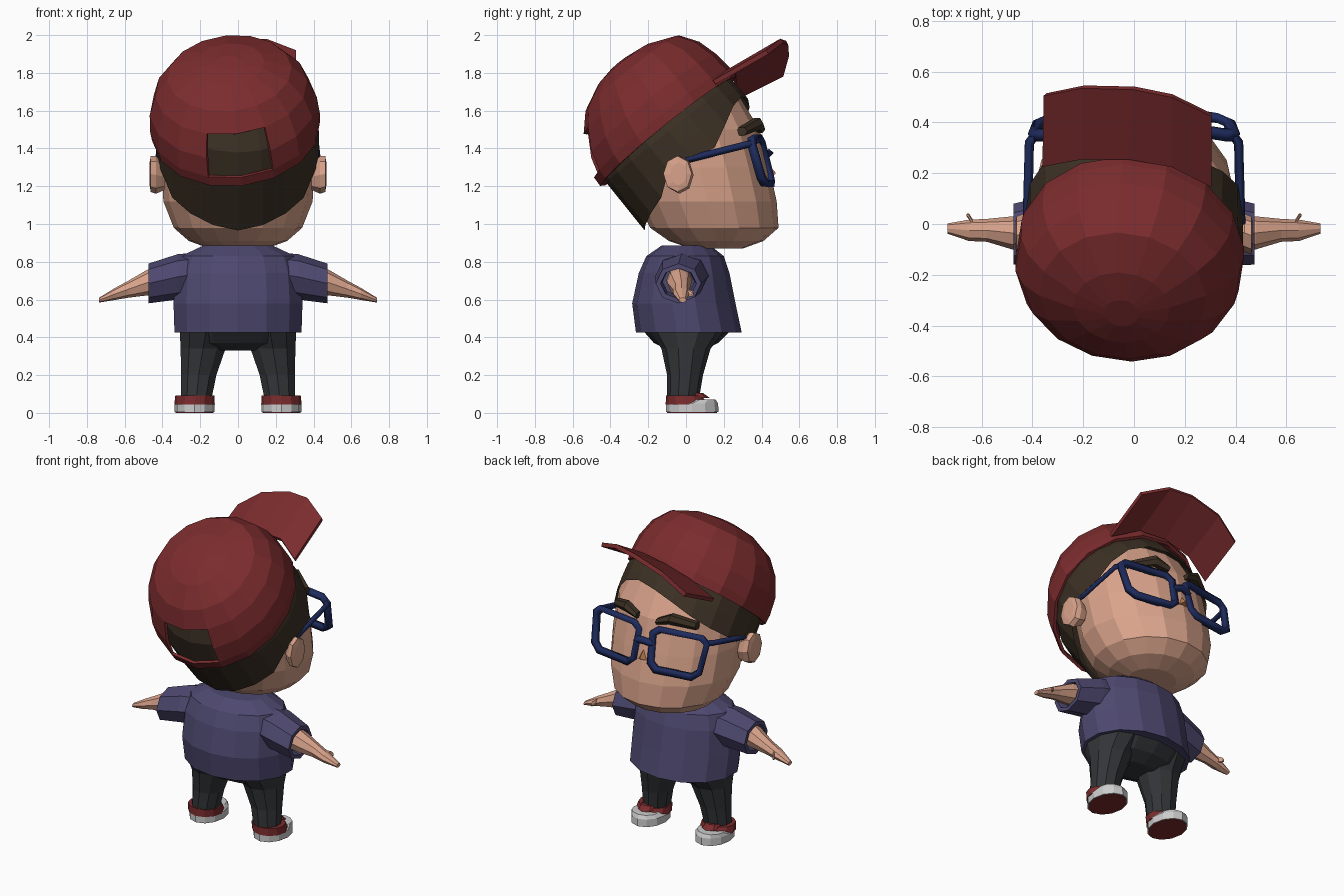
import bpy, bmesh
from math import sin, cos, pi
from mathutils import Vector, Matrix


def material(name, rgb):
    m = bpy.data.materials.new(name)
    m.diffuse_color = (*rgb, 1)
    return m


RED = material("red", (0.2, 0.025, 0.027))
SKIN = material("skin", (0.7, 0.37, 0.26))
HAIR = material("brown", (0.045, 0.03, 0.018))
SHIRT = material("violet", (0.075, 0.065, 0.16))
PANTS = material("charcoal", (0.033, 0.036, 0.04))
BLUE = material("blue", (0.013, 0.024, 0.11))
WHITE = material("off_white", (0.6, 0.6, 0.6))
TAN = material("tan", (0.5, 0.2, 0.08))


def ring(z, xc, rx, y0, y1, n=16):
    """Horizontal ellipse spanning y0..y1, starting at the +y side."""
    yc, ry = (y0 + y1) / 2, (y1 - y0) / 2
    return [Vector((xc + rx * sin(2 * pi * i / n), yc + ry * cos(2 * pi * i / n), z)) for i in range(n)]


def loft(name, rings, mat, caps=(True, True), skip=(), frame=None, closed=True, thick=0):
    bm = bmesh.new()
    vs = [[bm.verts.new(p) for p in r] for r in rings]
    n = len(rings[0])
    for k in range(len(vs) - 1):
        for i in range(n if closed else n - 1):
            if (k, i) not in skip:
                j = (i + 1) % n
                bm.faces.new((vs[k][i], vs[k][j], vs[k + 1][j], vs[k + 1][i]))
    if caps[0]:
        bm.faces.new(vs[0][::-1])
    if caps[1]:
        bm.faces.new(vs[-1])
    if frame:
        bm.transform(frame)
    bmesh.ops.recalc_face_normals(bm, faces=bm.faces)
    me = bpy.data.meshes.new(name)
    bm.to_mesh(me)
    bm.free()
    me.materials.append(mat)
    ob = bpy.data.objects.new(name, me)
    bpy.context.collection.objects.link(ob)
    if thick:
        mod = ob.modifiers.new("thickness", 'SOLIDIFY')
        mod.thickness = thick
        mod.offset = -1 if closed else 0
    return ob


def limb(name, stations, mat, n=8, caps=(True, True)):
    """Sideways tube: stations are (x, y, z, ry, rz)."""
    return loft(name, [[Vector((x, y + ry * cos(2 * pi * i / n), z + rz * sin(2 * pi * i / n)))
                        for i in range(n)] for x, y, z, ry, rz in stations], mat, caps)


def wire(name, pts, depth, cyclic):
    cu = bpy.data.curves.new(name, 'CURVE')
    cu.dimensions = '3D'
    cu.bevel_depth = depth
    cu.bevel_resolution = 0
    cu.use_fill_caps = True
    sp = cu.splines.new('POLY')
    sp.points.add(len(pts) - 1)
    for p, co in zip(sp.points, pts):
        p.co = (*co, 1)
    sp.use_cyclic_u = cyclic
    cu.materials.append(BLUE)
    bpy.context.collection.objects.link(bpy.data.objects.new(name, cu))


# Head
loft("head", [ring(*r) for r in (
    (0.87, 0, 0.15, 0.03, 0.30), (0.91, 0, 0.26, -0.09, 0.41), (0.98, 0, 0.34, -0.19, 0.49),
    (1.12, 0, 0.395, -0.26, 0.48), (1.3, 0, 0.405, -0.3, 0.44), (1.5, 0, 0.4, -0.35, 0.39),
    (1.68, 0, 0.33, -0.3, 0.28), (1.8, 0, 0.18, -0.2, 0.1))], SKIN)

# Hair: shell hanging from the cap's tilted rim, with a swept fringe
tilt = Matrix.Rotation(0.677, 4, 'X')
right = [0.13, 0.10, 0.11, 0.16, 0.22, 0.20, 0.16, 0.25, 0.28, 0.31, 0.33]
left = [0.31, 0.28, 0.25, 0.16, 0.20, 0.23, 0.23, 0.21, 0.17]
drop = right + left


def fringe(f):
    pts = ring(0, 0, 0.43, -0.418, 0.445, 20)
    for p, d in zip(pts, drop):
        p.z = -d * f
    return pts


loft("hair", [fringe(1), fringe(0.5), ring(0, 0, 0.428, -0.418, 0.44, 20),
              ring(0.16, 0, 0.39, -0.37, 0.41, 20), ring(0.3, 0, 0.29, -0.25, 0.3, 20)],
     HAIR, (False, True), frame=Matrix.Translation((0, -0.1, 1.485)) @ tilt)

# Cap dome with the arched opening at the back
dome = ((0, 0.447, -0.455, 0.47), (0.055, 0.452, -0.452, 0.475), (0.16, 0.445, -0.42, 0.465),
        (0.27, 0.405, -0.35, 0.435), (0.36, 0.33, -0.265, 0.375), (0.425, 0.19, -0.13, 0.225),
        (0.445, 0.07, -0.03, 0.1))
loft("cap_dome", [ring(n, 0, rx, u0, u1) for n, rx, u0, u1 in dome], RED, (False, True),
     skip={(1, 7), (1, 8), (2, 7), (2, 8)}, thick=0.018,
     frame=Matrix.Translation((-0.01, -0.1, 1.485)) @ Matrix.Rotation(-0.11, 4, 'Y') @ tilt)

# Cap brim, tipped to one side
rear = [(-0.355, 0.23, 1.65), (-0.2, 0.26, 1.75), (-0.02, 0.26, 1.8), (0.15, 0.23, 1.81), (0.305, 0.15, 1.75)]
front = [(-0.35, 0.51, 1.79), (-0.2, 0.54, 1.9), (0, 0.535, 1.96), (0.15, 0.505, 1.97), (0.305, 0.43, 1.91)]
loft("cap_brim", [rear, front], RED, (False, False), closed=False, thick=0.025)


# Glasses follow the curve of the face
def on_face(x, z):
    return (x, 0.425 - 0.25 * (z - 1.335) - 0.35 * x * x, z)


outline = [(0.06, 1.25), (0.10, 1.215), (0.33, 1.215), (0.375, 1.25),
           (0.395, 1.42), (0.36, 1.45), (0.09, 1.45), (0.05, 1.42)]
wire("glasses_bridge", [(-0.06, 0.425, 1.36), (0, 0.44, 1.375), (0.06, 0.425, 1.36)], 0.024, False)

for s, side in ((1, "right"), (-1, "left")):
    wire("glasses_rim_" + side, [on_face(s * x, z) for x, z in outline], 0.026, True)
    wire("glasses_temple_" + side, [(s * 0.385, 0.355, 1.425), (s * 0.412, 0.32, 1.42),
                                    (s * 0.42, 0.0, 1.34)], 0.019, False)

    # Eyebrow
    limb("eyebrow_" + side, [(s * 0.07, 0.39, 1.50, 0.03, 0.02), (s * 0.16, 0.375, 1.53, 0.035, 0.035),
                             (s * 0.29, 0.295, 1.49, 0.03, 0.025)], HAIR, 6)

    # Ear
    limb("ear_" + side, [(s * 0.39, -0.02, 1.25, 0.05, 0.07), (s * 0.435, -0.035, 1.26, 0.075, 0.1),
                         (s * 0.462, -0.045, 1.265, 0.075, 0.095), (s * 0.468, -0.04, 1.265, 0.045, 0.06)], SKIN)

    # Sleeve, arm and thumb
    limb("sleeve_" + side, [(s * 0.2, -0.01, 0.74, 0.14, 0.11), (s * 0.32, -0.025, 0.72, 0.14, 0.12),
                            (s * 0.475, -0.04, 0.685, 0.12, 0.105), (s * 0.475, -0.04, 0.685, 0.095, 0.08),
                            (s * 0.42, -0.04, 0.695, 0.085, 0.075)], SHIRT)
    limb("arm_" + side, [(s * 0.38, -0.035, 0.71, 0.07, 0.075), (s * 0.48, -0.035, 0.69, 0.065, 0.068),
                         (s * 0.58, -0.025, 0.655, 0.045, 0.045), (s * 0.65, -0.025, 0.63, 0.042, 0.032),
                         (s * 0.735, -0.018, 0.597, 0.02, 0.013)], SKIN)
    limb("thumb_" + side, [(s * 0.635, -0.0, 0.64, 0.018, 0.02), (s * 0.65, 0.03, 0.63, 0.012, 0.016),
                           (s * 0.66, 0.036, 0.625, 0.004, 0.008)], SKIN, 6)

    # Trouser leg
    loft("trouser_leg_" + side, [ring(z, s * x, rx, y0, y1, 10) for z, x, rx, y0, y1 in (
        (0.08, 0.22, 0.085, -0.1, 0.07), (0.2, 0.208, 0.098, -0.1, 0.09),
        (0.34, 0.185, 0.125, -0.13, 0.13), (0.43, 0.17, 0.145, -0.19, 0.2))], PANTS)

    # Shoe: red underside, pale sole and toe cap, red upper
    loft("shoe_underside_" + side, [ring(z, s * 0.23, 0.1, -0.1, 0.165, 12) for z in (0, 0.006)], RED)
    loft("shoe_sole_" + side, [ring(0.004, s * 0.23, 0.106, -0.107, 0.172, 12),
                               ring(0.05, s * 0.23, 0.106, -0.107, 0.17, 12),
                               ring(0.072, s * 0.235, 0.085, 0.0, 0.155, 12)], WHITE)
    loft("shoe_upper_" + side, [ring(0.045, s * 0.23, 0.107, -0.108, 0.12, 12),
                                ring(0.092, s * 0.228, 0.104, -0.105, 0.08, 12)], RED)
    loft("shoe_tongue_" + side, [ring(0.08, s * 0.23, 0.055, 0.0, 0.125, 8),
                                 ring(0.105, s * 0.23, 0.045, 0.0, 0.09, 8)], RED)

# Nose
loft("nose", [[(x, 0.435, 1.25), (0, 0.42, 1.33), (-x, 0.435, 1.25)] for x in (0.035,)] +
     [[(0.008, 0.475, 1.265), (0, 0.472, 1.275), (-0.008, 0.475, 1.265)]], TAN)

# Shirt and hips
loft("shirt", [ring(*r, 14) for r in (
    (0.43, 0, 0.33, -0.22, 0.25), (0.425, 0, 0.345, -0.265, 0.295), (0.58, 0, 0.35, -0.285, 0.262),
    (0.74, 0, 0.34, -0.25, 0.23), (0.83, 0, 0.31, -0.21, 0.2), (0.885, 0, 0.19, -0.13, 0.13))], SHIRT)
loft("trouser_hips", [ring(*r, 14) for r in (
    (0.33, 0, 0.15, -0.09, 0.09), (0.37, 0, 0.29, -0.17, 0.17), (0.45, 0, 0.32, -0.24, 0.25))], PANTS)
